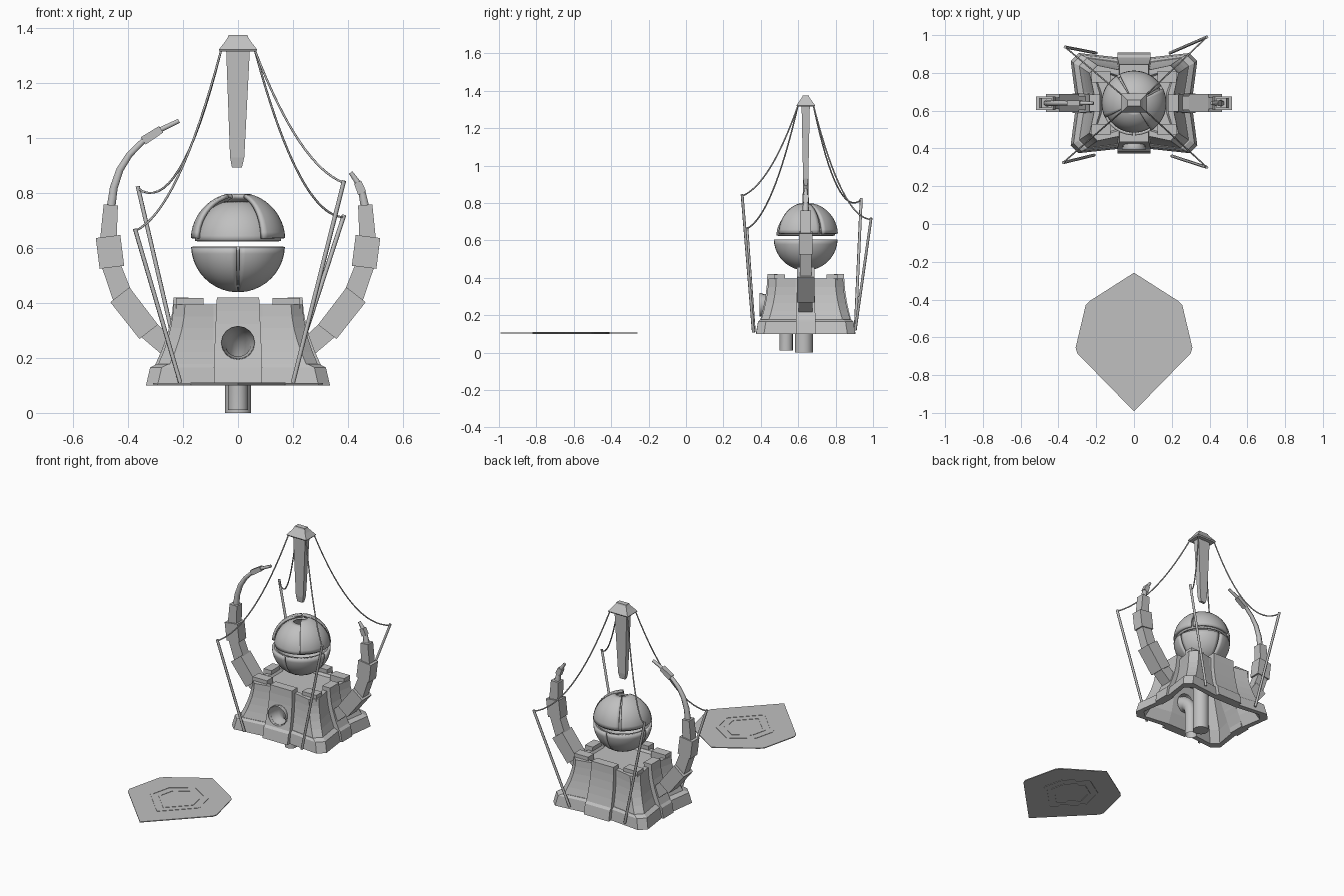
import bpy, bmesh
from math import sin, cos, pi, radians
from mathutils import Vector, Matrix

cube = bpy.data.objects.get("Cube")
if cube:
    bpy.data.objects.remove(cube, do_unlink=True)

CY = 0.64  # centre of the tower along y

grey = bpy.data.materials.new("plain_grey")
grey.use_nodes = True
colour = (0.53, 0.53, 0.53, 1)
grey.diffuse_color = colour
grey.node_tree.nodes["Principled BSDF"].inputs["Base Color"].default_value = colour


def finish(name, bm, smooth=False):
    bmesh.ops.recalc_face_normals(bm, faces=bm.faces)
    mesh = bpy.data.meshes.new(name)
    bm.to_mesh(mesh)
    bm.free()
    ob = bpy.data.objects.new(name, mesh)
    bpy.context.collection.objects.link(ob)
    mesh.materials.append(grey)
    if smooth:
        bpy.ops.object.select_all(action='DESELECT')
        ob.select_set(True)
        bpy.context.view_layer.objects.active = ob
        bpy.ops.object.shade_smooth_by_angle(angle=radians(35))
    return ob


def loft(name, rings, cap=True, closed=False, smooth=False):
    """Skin a list of equal-length point rings."""
    bm = bmesh.new()
    rows = [[bm.verts.new(p) for p in ring] for ring in rings]
    pairs = list(zip(rows, rows[1:])) + ([(rows[-1], rows[0])] if closed else [])
    for a, b in pairs:
        for i in range(len(a)):
            j = (i + 1) % len(a)
            bm.faces.new((a[i], a[j], b[j], b[i]))
    if cap and not closed:
        bm.faces.new(rows[0])
        bm.faces.new(rows[-1])
    return finish(name, bm, smooth)


def rect(hx, hy, z, x=0, y=CY):
    return [(x - hx, y - hy, z), (x + hx, y - hy, z), (x + hx, y + hy, z), (x - hx, y + hy, z)]


def crown(hx, hy, z, dent=0.022):
    """Rectangle with chamfered corners and sides pulled in at the middle."""
    c = 0.042
    corner = [(hx - c, hy), (hx, hy - c)]
    q = [(0.09, hy - dent)] + corner + [(hx - dent, 0.055)]
    pts = q + [(x, -y) for x, y in reversed(q)]
    pts += [(-x, -y) for x, y in q] + [(-x, y) for x, y in reversed(q)]
    return [(x, CY + y, z) for x, y in pts]


def tube(name, points, radius, radii=None, sides=2, cap=True):
    cu = bpy.data.curves.new(name, 'CURVE')
    cu.dimensions = '3D'
    cu.bevel_depth = radius
    cu.bevel_resolution = sides
    cu.use_fill_caps = cap
    sp = cu.splines.new('POLY')
    sp.points.add(len(points) - 1)
    for i, p in enumerate(points):
        sp.points[i].co = (*p, 1)
        sp.points[i].radius = radii[i] if radii else 1
    sp.use_smooth = True
    ob = bpy.data.objects.new(name, cu)
    bpy.context.collection.objects.link(ob)
    cu.materials.append(grey)
    return ob


def beam(name, p, q, w0, w1, depth):
    """Tapered box in the xz plane from p to q."""
    a, b = Vector((p[0], CY, p[1])), Vector((q[0], CY, q[1]))
    side = (b - a).normalized().cross(Vector((0, 1, 0)))
    dy = Vector((0, depth / 2, 0))

    def ring(c, w):
        s = side * w / 2
        return [c - s - dy, c + s - dy, c + s + dy, c - s + dy]
    return loft(name, [ring(a, w0), ring(b, w1)])


# Hollow flared base
rings = [crown(0.19, 0.155, 0.36), crown(0.27, 0.20, 0.17), crown(0.30, 0.23, 0.10),
         crown(0.335, 0.265, 0.10), crown(0.32, 0.255, 0.165), crown(0.295, 0.242, 0.178)]
for i in range(6):
    t = i / 5
    k = (1 - t) ** 1.8
    rings.append(crown(0.235 + 0.055 * k, 0.2 + 0.038 * k, 0.178 + 0.217 * t))
rings += [crown(0.205, 0.17, 0.395), crown(0.195, 0.16, 0.38)]
base = loft("base", rings)


# Buttress panels on the four sides
def panel(name, direction, reach_low, reach_top, half_low, half_top):
    rot = Matrix.Rotation(direction, 3, 'Z')
    steps = [(0.10, reach_low, half_low), (0.165, reach_low - 0.012, half_low),
             (0.178, reach_low - 0.025, half_low)]
    for i in range(1, 6):
        t = i / 5
        r = reach_top + (reach_low - 0.025 - reach_top) * (1 - t) ** 1.8
        steps.append((0.178 + 0.242 * t, r, half_low + (half_top - half_low) * t))
    out = []
    for z, r, h in steps:
        back = r - 0.055
        ring = [(-h, -r), (h, -r), (h, -back), (-h, -back)]
        out.append([rot @ Vector((x, y, z)) + Vector((0, CY, 0)) for x, y in ring])
    return loft(name, out)


front_panel = panel("front_panel", 0, 0.267, 0.205, 0.088, 0.077)
panel("back_panel", pi, 0.267, 0.205, 0.088, 0.077)
panel("left_panel", pi / 2, 0.325, 0.235, 0.052, 0.045)
panel("right_panel", -pi / 2, 0.325, 0.235, 0.052, 0.045)

# Blocks on the corners of the base
for sx in (-1, 1):
    for sy in (-1, 1):
        x, y = 0.175 * sx, CY + 0.14 * sy
        loft("corner_block", [rect(0.05, 0.03, 0.36, x, y), rect(0.05, 0.03, 0.418, x, y)])

# Round opening at the front and the pipe that bends down from it
bm = bmesh.new()
bmesh.ops.create_cone(bm, cap_ends=True, segments=32, radius1=0.058, radius2=0.058, depth=0.2,
                      matrix=Matrix.Translation((0, 0.42, 0.255)) @ Matrix.Rotation(pi / 2, 4, 'X'))
cutter = finish("opening_cutter", bm)
cutter.hide_render = True
cutter.hide_viewport = True
cutter.display_type = 'WIRE'
for ob in (base, front_panel):
    mod = ob.modifiers.new("opening", 'BOOLEAN')
    mod.operation = 'DIFFERENCE'
    mod.object = cutter
path = [(0, 0.396, 0.255), (0, 0.45, 0.255)]
path += [(0, 0.45 + 0.085 * sin(a), 0.17 + 0.085 * cos(a)) for a in (pi / 8, pi / 4, 3 * pi / 8, pi / 2)]
path.append((0, 0.535, 0.01))
tube("bent_pipe", path, 0.036, [1.7, 1.5, 1.3, 1.1, 1, 1, 1], 6, False)
tube("opening_rim", [(0, 0.394, 0.255), (0, 0.41, 0.255)], 0.063, None, 6, False)
tube("straight_pipe", [(0, 0.63, 0), (0, 0.63, 0.37)], 0.048, None, 6)


# Floating split sphere made of curved shells
def shell(name, lat0, lat1, lon0, lon1, r, z, thick):
    nu, nv = max(6, int((lon1 - lon0) / 7)), 10
    bm = bmesh.new()
    grid = []
    for j in range(nv + 1):
        la = radians(lat0 + (lat1 - lat0) * j / nv)
        row = []
        for i in range(nu + 1):
            lo = radians(lon0 + (lon1 - lon0) * i / nu)
            row.append(bm.verts.new((r * cos(la) * sin(lo), CY - r * cos(la) * cos(lo), z + r * sin(la))))
        grid.append(row)
    for j in range(nv):
        for i in range(nu):
            bm.faces.new((grid[j][i], grid[j][i + 1], grid[j + 1][i + 1], grid[j + 1][i]))
    bmesh.ops.remove_doubles(bm, verts=bm.verts, dist=0.0001)
    ob = finish(name, bm, True)
    # keep the normals pointing outwards so the thickness goes inwards
    if ob.data.polygons[0].normal.dot(ob.data.polygons[0].center - Vector((0, CY, z))) < 0:
        ob.data.flip_normals()
    mod = ob.modifiers.new("thickness", 'SOLIDIFY')
    mod.thickness = thick
    mod.offset = -1


shell("upper_dome", 2, 73, 0, 360, 0.157, 0.62, 0.01)
shell("lower_dome", -86, -2, 0, 360, 0.157, 0.61, 0.01)
for lon in (32, 122, 212):
    shell("upper_shell", 2, 76, lon, lon + 85, 0.172, 0.63, 0.015)
for lon in (0, 90, 180, 270):
    shell("lower_shell", -87, -2, lon + 2, lon + 88, 0.171, 0.61, 0.015)

# Hanging blade and its cap
loft("blade", [rect(0.018, 0.009, 0.893, -0.004), rect(0.026, 0.014, 0.93, -0.003),
               rect(0.043, 0.022, 1.32)])
loft("cap", [rect(0.066, 0.046, 1.315), rect(0.07, 0.05, 1.322), rect(0.048, 0.03, 1.35),
             rect(0.037, 0.018, 1.367), rect(0.034, 0.016, 1.375)])

# Poles and the sagging cords that tie them to the cap
poles = [((-0.21, 0.365, 0.11), (-0.375, 0.325, 0.67), 0.13),
         ((0.2, 0.36, 0.11), (0.386, 0.3, 0.845), 0.09),
         ((-0.2, 0.905, 0.12), (-0.365, 0.937, 0.825), 0.18),
         ((0.19, 0.905, 0.12), (0.386, 0.99, 0.72), 0.15)]
for foot, top, sag in poles:
    tube("pole", [foot, top], 0.008, None, 1)
    a = Vector((0.062 if top[0] > 0 else -0.062, CY + (0.042 if top[1] > CY else -0.042), 1.318))
    b = Vector(top) - Vector((0, 0, 0.008))
    line = [a.lerp(b, i / 16) - Vector((0, 0, 4 * sag * (i / 16) * (1 - i / 16))) for i in range(17)]
    tube("cord", line, 0.004, None, 1)

# Jointed arms, each ending in a thin curved tip
tips = {-1: [(0.462, 0.75), (0.452, 0.82), (0.43, 0.885), (0.395, 0.94), (0.345, 0.99), (0.28, 1.032), (0.215, 1.063)],
        1: [(0.462, 0.75), (0.452, 0.80), (0.435, 0.84), (0.41, 0.875)]}
for s, tip in tips.items():
    side = "left" if s > 0 else "right"
    for part, p, q, w0, w1, d in [
            ("arm_root", (0.25, 0.235), (0.34, 0.315), 0.07, 0.075, 0.075),
            ("arm_lower_collar", (0.325, 0.295), (0.43, 0.43), 0.085, 0.088, 0.095),
            ("arm_lower_link", (0.415, 0.41), (0.463, 0.54), 0.075, 0.068, 0.06),
            ("arm_upper_collar", (0.459, 0.53), (0.473, 0.642), 0.09, 0.09, 0.072),
            ("arm_upper_link", (0.472, 0.63), (0.463, 0.757), 0.06, 0.052, 0.054)]:
        beam(f"{side}_{part}", (s * p[0], p[1]), (s * q[0], q[1]), w0, w1, d)
    n = len(tip)
    tube(f"{side}_arm_tip", [(s * x, CY, z) for x, z in tip], 0.018, [1 - 0.5 * i / (n - 1) for i in range(n)], 1)
    a, b = tip[-3], tip[-2]
    beam(f"{side}_arm_tip_band", (s * a[0], a[1]), (s * b[0], b[1]), 0.032, 0.028, 0.03)

# Flat shield-shaped slab with raised outlines
half = [(0, -0.258), (0.235, -0.408), (0.256, -0.43), (0.309, -0.655), (0.3, -0.685), (0, -0.992)]
outline = half + [(-x, y) for x, y in reversed(half[1:-1])]


def slab_ring(scale, z):
    return [(x * scale, -0.6 + (y + 0.6) * scale, z) for x, y in outline]


loft("slab", [slab_ring(1, 0.103), slab_ring(1, 0.108)])
for outer, inner in ((0.56, 0.5), (0.4, 0.34)):
    loft("slab_outline", [slab_ring(outer, 0.1), slab_ring(outer, 0.11),
                          slab_ring(inner, 0.11), slab_ring(inner, 0.1)], closed=True)
